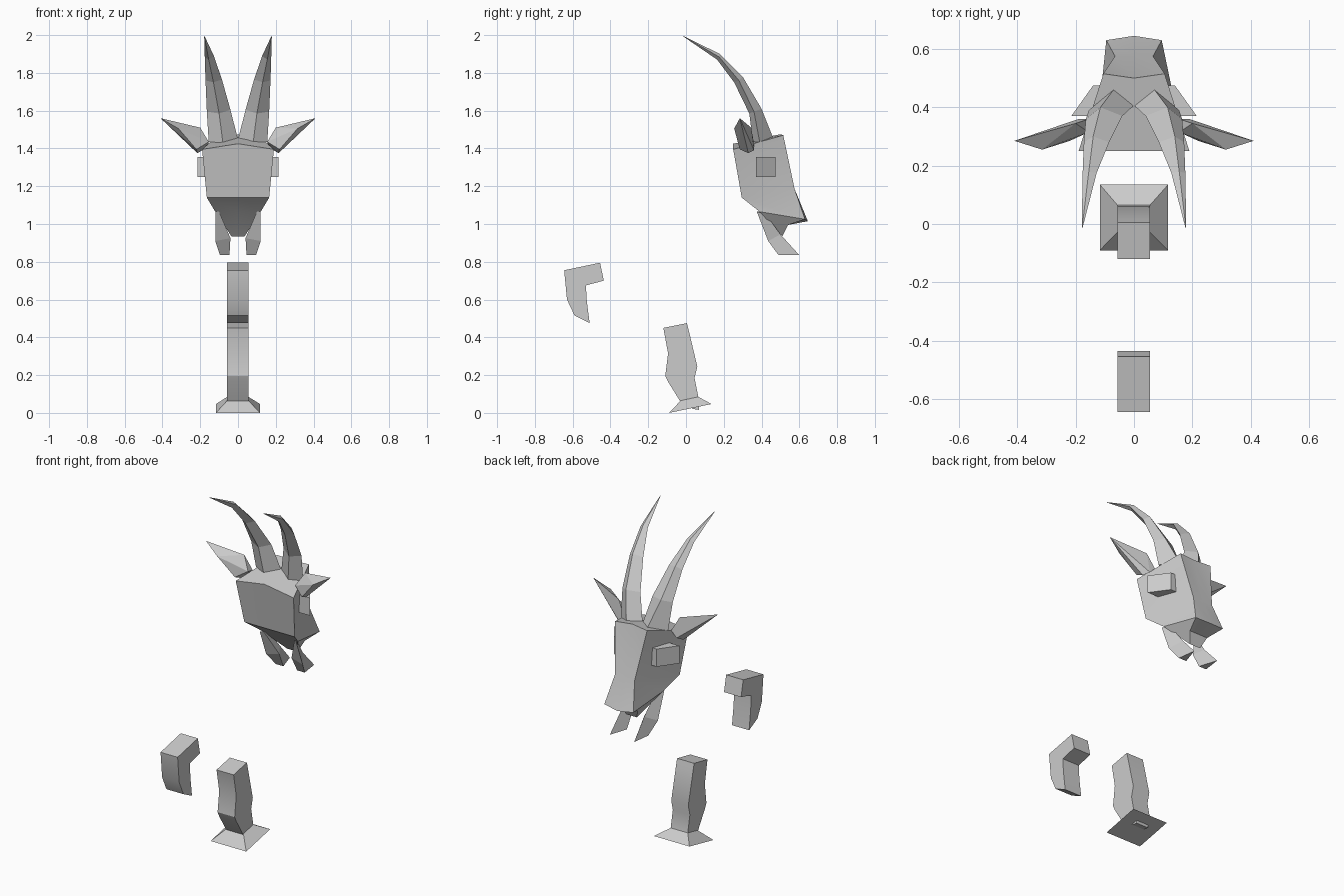
import bpy, bmesh

grey = bpy.data.materials.new("plain grey")
grey.diffuse_color = (0.6, 0.6, 0.6, 1)


def finish(name, bm, smooth=False):
    """Turn a bmesh into a named, coloured object."""
    bmesh.ops.remove_doubles(bm, verts=bm.verts, dist=0.0001)
    bmesh.ops.recalc_face_normals(bm, faces=bm.faces)
    mesh = bpy.data.meshes.new(name)
    bm.to_mesh(mesh)
    bm.free()
    ob = bpy.data.objects.new(name, mesh)
    bpy.context.collection.objects.link(ob)
    mesh.materials.append(grey)
    if smooth:
        bpy.ops.object.select_all(action='DESELECT')
        ob.select_set(True)
        bpy.context.view_layer.objects.active = ob
        bpy.ops.object.shade_smooth_by_angle(angle=0.52)
    return ob


def loft(name, rings, side=1, smooth=False):
    """Skin closed rings of points and cap both ends."""
    bm = bmesh.new()
    rows = [[bm.verts.new((x * side, y, z)) for x, y, z in r] for r in rings]
    n = len(rows[0])
    for a, b in zip(rows, rows[1:]):
        for i in range(n):
            j = (i + 1) % n
            bm.faces.new((a[i], a[j], b[j], b[i]))
    bm.faces.new(rows[0])
    bm.faces.new(rows[-1])
    return finish(name, bm, smooth)


def hull(name, points, side=1):
    bm = bmesh.new()
    for x, y, z in points:
        bm.verts.new((x * side, y, z))
    bmesh.ops.convex_hull(bm, input=bm.verts)
    return finish(name, bm)


def slab(name, profile, x0, x1):
    """Extrude a side profile (y, z) across x."""
    return loft(name, [[(x, y, z) for y, z in profile] for x in (x0, x1)], smooth=True)


# Head: stations from crown to muzzle, half-width and (y, z) of the
# rear corner, rear centre, front corner, front centre
stations = [
    ((.19, .25, 1.40), (.25, 1.43), (.105, .515, 1.475), (.50, 1.48)),
    ((.165, .295, 1.145), (.295, 1.145), (.065, .575, 1.19), (.575, 1.19)),
    ((.12, .39, 1.07), (.39, 1.07), (.095, .63, 1.03), (.645, 1.02)),
    ((.035, .51, .94), (.51, .94), (.06, .54, 1.00), (.54, 1.00)),
]
rings = []
for rear, rc, front, fc in stations:
    rings.append([(0, *rc), rear, front, (0, *fc),
                  (-front[0], *front[1:]), (-rear[0], *rear[1:])])
loft("head", rings, smooth=True)

for side, label in ((-1, "left"), (1, "right")):
    # Curved, four-sided horn tapering to a point
    loft(label + "_horn", [
        [(.07, .46, 1.465), (.002, .405, 1.46), (.08, .355, 1.435), (.155, .39, 1.44)],
        [(.115, .40, 1.615), (.04, .37, 1.61), (.10, .335, 1.59), (.165, .36, 1.60)],
        [(.14, .30, 1.785), (.085, .28, 1.77), (.13, .255, 1.755), (.172, .28, 1.765)],
        [(.155, .18, 1.905), (.128, .175, 1.895), (.155, .165, 1.875), (.176, .175, 1.89)],
        [(.178, -.014, 2.0), (.176, -.012, 1.998), (.177, -.012, 1.996), (.179, -.012, 1.998)],
    ], side)
    # Leaf-shaped ear
    hull(label + "_ear", [
        (.41, .285, 1.565), (.20, .345, 1.515), (.315, .255, 1.51),
        (.215, .33, 1.38), (.22, .285, 1.40), (.155, .315, 1.44),
        (.155, .36, 1.43), (.19, .36, 1.395)], side)
    # Wedge-shaped eye block on the cheek
    hull(label + "_eye", [(x, y, z) for z in (1.255, 1.36) for x, y in
                          ((.215, .37), (.14, .475), (.09, .475), (.13, .37))], side)
    # Hanging beard tuft
    loft(label + "_beard", [
        [(.12, .375, 1.07), (.10, .385, 1.07), (.09, .42, 1.06)],
        [(.12, .435, .915), (.04, .445, .93), (.075, .50, .95)],
        [(.095, .49, .84), (.045, .49, .84), (.08, .60, .84)],
    ], side)

# Bent tail
slab("tail", [(-.645, .76), (-.455, .80), (-.435, .705), (-.53, .68),
              (-.525, .595), (-.51, .48), (-.59, .52), (-.63, .605)], -.057, .055)

# Leg with a knobbly outline
slab("leg", [(-.12, .455), (.005, .48), (.015, .44), (.06, .25), (.045, .19),
             (.065, .09), (-.03, .065), (-.095, .17), (-.11, .20), (-.095, .32)],
     -.057, .055)

# Tilted flared hoof
loft("hoof", [
    [(-.117, -.09, .005), (.117, -.09, .005), (.117, .135, .052), (-.117, .135, .052)],
    [(-.057, -.028, .07), (.055, -.028, .07), (.055, .065, .09), (-.057, .065, .09)],
])

# Small peg under the hoof
hull("hoof_peg", [(x, y, z) for x in (-.04, .04)
                  for y, z in ((.03, .033), (.035, .026), (.07, .021), (.07, .04))])

# Rest the lowest point on the ground
for ob in bpy.data.objects:
    ob.location.z = -.005
